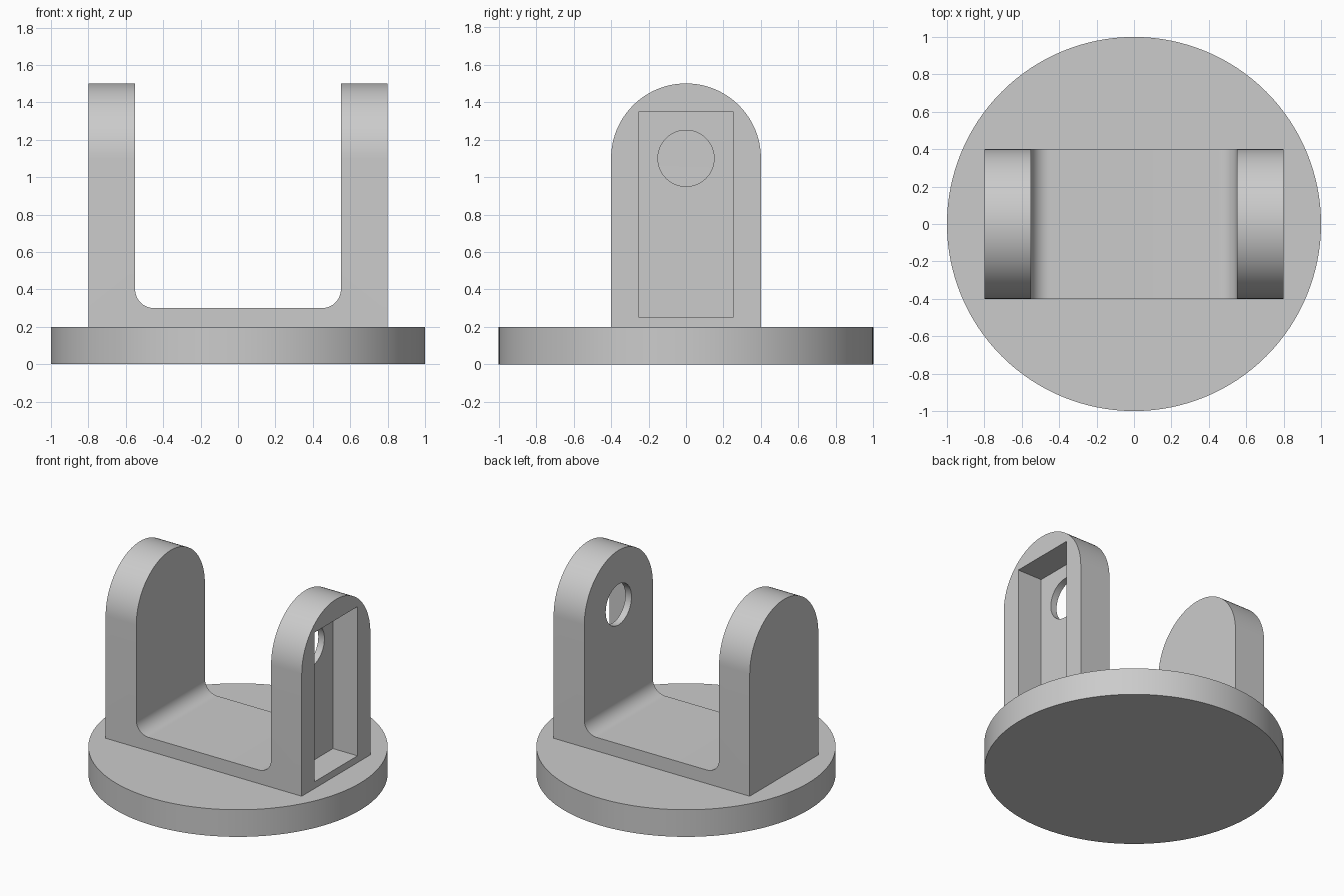
import bpy, bmesh
from math import cos, sin, pi, radians
from mathutils import Vector

cube = bpy.data.objects.get("Cube")
if cube:
    bpy.data.objects.remove(cube, do_unlink=True)

grey = bpy.data.materials.new("plain grey")
grey.use_nodes = True
colour = (0.6, 0.6, 0.6, 1)
grey.diffuse_color = colour
grey.node_tree.nodes["Principled BSDF"].inputs["Base Color"].default_value = colour


def arc(cx, cy, r, start, end, steps):
    """Points along an arc, angles in degrees."""
    angles = [radians(start + (end - start) * i / steps) for i in range(steps + 1)]
    return [(cx + r * cos(a), cy + r * sin(a)) for a in angles]


def prism(name, outline, axis, low, high):
    """Extrude a closed 2D outline along one axis from low to high."""
    place = {"X": lambda u, v: (low, u, v),
             "Y": lambda u, v: (u, low, v),
             "Z": lambda u, v: (u, v, low)}[axis]
    step = Vector([high - low if a == axis else 0 for a in "XYZ"])
    bm = bmesh.new()
    face = bm.faces.new([bm.verts.new(place(u, v)) for u, v in outline])
    out = bmesh.ops.extrude_face_region(bm, geom=[face])
    bmesh.ops.translate(bm, vec=step,
                        verts=[g for g in out["geom"] if isinstance(g, bmesh.types.BMVert)])
    bmesh.ops.recalc_face_normals(bm, faces=bm.faces)
    mesh = bpy.data.meshes.new(name)
    bm.to_mesh(mesh)
    bm.free()
    mesh.materials.append(grey)
    obj = bpy.data.objects.new(name, mesh)
    bpy.context.collection.objects.link(obj)
    return obj


def activate(obj):
    bpy.ops.object.select_all(action="DESELECT")
    obj.select_set(True)
    bpy.context.view_layer.objects.active = obj


def cut(target, cutter):
    """Subtract the cutter, then discard it."""
    activate(target)
    mod = target.modifiers.new("cut", "BOOLEAN")
    mod.operation = "DIFFERENCE"
    mod.solver = "EXACT"
    mod.object = cutter
    bpy.ops.object.modifier_apply(modifier=mod.name)
    bpy.data.objects.remove(cutter, do_unlink=True)


# Round base
base = prism("base_disc", arc(0, 0, 1, 0, 360, 128)[:-1], "Z", 0, 0.2)

# Fork bracket: arched block with the middle removed
arch = [(-0.4, 0.2), (0.4, 0.2)] + arc(0, 1.1, 0.4, 0, 180, 48)
bracket = prism("fork_bracket", arch, "X", -0.8, 0.8)

# Gap between the arms, with filleted lower corners
gap = (arc(-0.45, 0.4, 0.1, 180, 270, 16) + arc(0.45, 0.4, 0.1, 270, 360, 16)
       + [(0.55, 1.7), (-0.55, 1.7)])
cut(bracket, prism("gap_cutter", gap, "Y", -0.6, 0.6))

# Rectangular pocket in the outer side of the left arm
pocket = [(-0.25, 0.25), (0.25, 0.25), (0.25, 1.35), (-0.25, 1.35)]
cut(bracket, prism("pocket_cutter", pocket, "X", 0.6, 1))

# Shaft hole through the thin pocket wall
hole = arc(0, 1.1, 0.15, 0, 360, 64)[:-1]
cut(bracket, prism("hole_cutter", hole, "X", 0.4, 0.7))

for obj in (base, bracket):
    activate(obj)
    bpy.ops.object.shade_smooth_by_angle(angle=radians(30))
